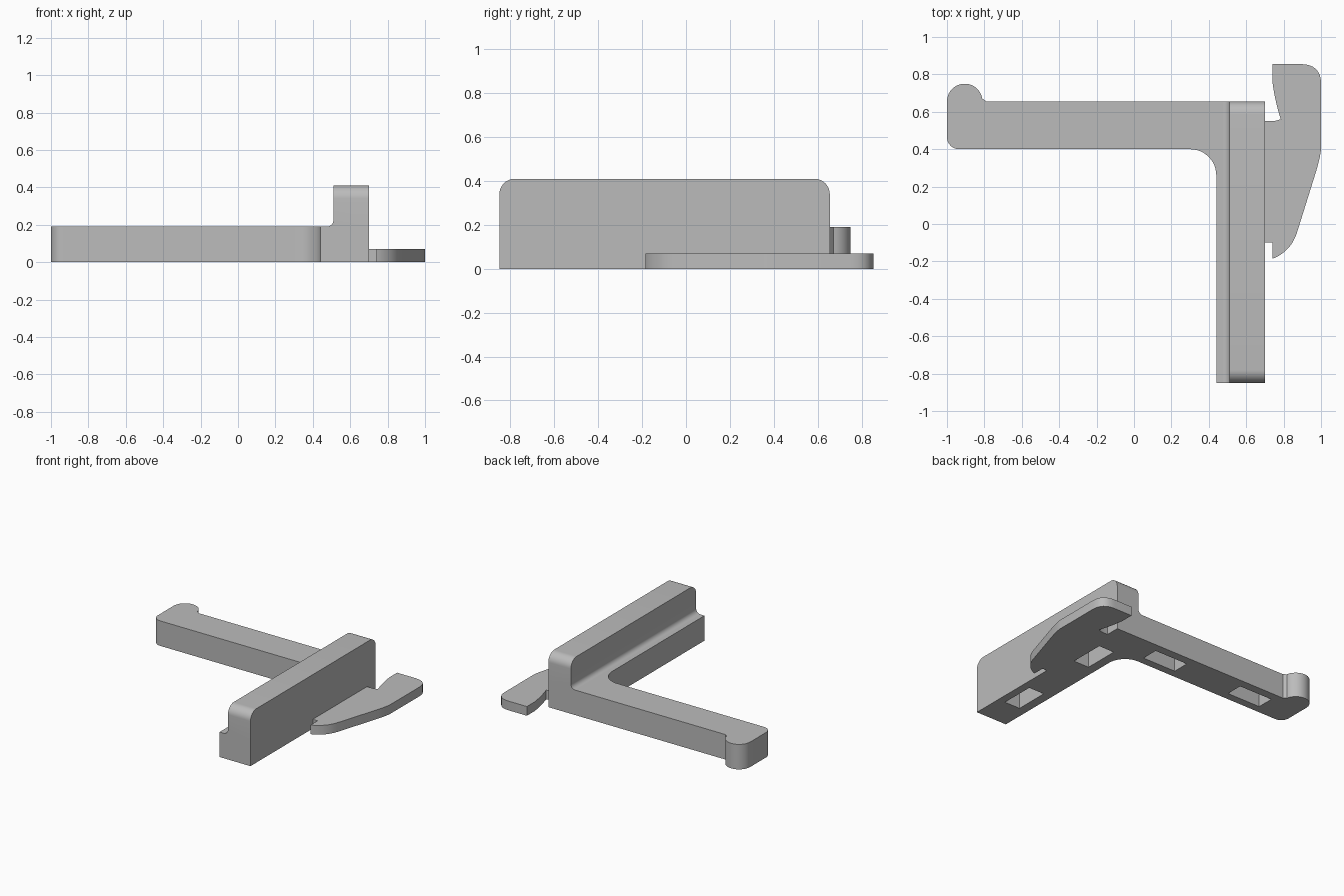
import bpy, bmesh
from math import sin, cos, radians
from mathutils import Vector

if "Cube" in bpy.data.objects:
    bpy.data.objects.remove(bpy.data.objects["Cube"], do_unlink=True)

grey = bpy.data.materials.new("plain grey")
grey.use_nodes = True
grey.diffuse_color = (0.5, 0.5, 0.5, 1)
grey.node_tree.nodes["Principled BSDF"].inputs["Base Color"].default_value = (0.5, 0.5, 0.5, 1)


def arc(cx, cy, r, start, end, steps=12):
    """Points on a circular arc, angles in degrees."""
    angles = [radians(start + (end - start) * i / steps) for i in range(steps + 1)]
    return [(cx + r * cos(a), cy + r * sin(a)) for a in angles]


def curve(a, b, c, steps=8):
    """Points on a quadratic curve from a to c, pulled towards b."""
    a, b, c = Vector(a), Vector(b), Vector(c)
    ts = [i / steps for i in range(steps + 1)]
    return [tuple(a * (1 - t) ** 2 + b * 2 * t * (1 - t) + c * t * t) for t in ts]


def prism(name, outline, place, direction, end_bevel=None):
    """Extrude an outline; optionally round the edges picked by end_bevel."""
    bm = bmesh.new()
    face = bm.faces.new([bm.verts.new(place(*p)) for p in outline])
    new = bmesh.ops.extrude_face_region(bm, geom=[face])["geom"]
    verts = [v for v in new if isinstance(v, bmesh.types.BMVert)]
    bmesh.ops.translate(bm, verts=verts, vec=direction)
    if end_bevel:
        edges = [e for e in bm.edges if end_bevel(e)]
        bmesh.ops.bevel(bm, geom=edges, offset=0.07, segments=10,
                        profile=0.5, affect="EDGES")
    bmesh.ops.recalc_face_normals(bm, faces=bm.faces)
    mesh = bpy.data.meshes.new(name)
    bm.to_mesh(mesh)
    bm.free()
    mesh.materials.append(grey)
    obj = bpy.data.objects.new(name, mesh)
    bpy.context.collection.objects.link(obj)
    return obj


def flat(x, y):
    return (x, y, 0)


# L-shaped base with a rounded hook at the end of the arm
base_outline = (
    [(0.70, -0.85), (0.70, 0.655), (-0.79, 0.655)]
    + arc(-0.905, 0.655, 0.095, 10, 180, 20)
    + arc(-0.935, 0.465, 0.065, 180, 270)
    + arc(0.30, 0.26, 0.14, 90, 0)
    + [(0.44, -0.85)]
)
base = prism("base", base_outline, flat, (0, 0, 0.19))

# Pockets in the underside: (x min, x max, y min, y max)
pockets = [(0.51, 0.64, -0.62, -0.36), (0.51, 0.64, 0.12, 0.39),
           (0.02, 0.30, 0.46, 0.59), (-0.74, -0.46, 0.46, 0.59)]
for i, (x0, x1, y0, y1) in enumerate(pockets):
    cutter = prism(f"pocket_cutter_{i + 1}", [(x0, y0), (x1, y0), (x1, y1), (x0, y1)],
                   lambda x, y: (x, y, -0.05), (0, 0, 0.20))
    cutter.hide_render = True
    cutter.hide_set(True)
    cutter.display_type = "WIRE"
    cut = base.modifiers.new(cutter.name, "BOOLEAN")
    cut.operation = "DIFFERENCE"
    cut.solver = "EXACT"
    cut.object = cutter

# Upright wall with a filleted foot and rounded top corners
wall_outline = ([(0.70, 0.19), (0.70, 0.41), (0.51, 0.41)]
                + arc(0.475, 0.225, 0.035, 0, -90, 8))


def top_end_edge(e):
    a, b = (v.co for v in e.verts)
    return min(a.z, b.z) > 0.4 and abs(a.y - b.y) < 0.01


wall = prism("wall", wall_outline, lambda x, z: (x, -0.85, z), (0, 1.505, 0), top_end_edge)

# Thin side lever joined to the wall by a short web
lever_outline = (
    [(0.70, -0.10), (0.74, -0.10), (0.74, -0.185)]
    + curve((0.755, -0.18), (0.84, -0.14), (0.87, -0.05))
    + curve((0.97, 0.27), (0.995, 0.35), (1.0, 0.40))
    + curve((1.0, 0.75), (1.0, 0.855), (0.89, 0.855))
    + [(0.74, 0.855)]
    + curve((0.74, 0.76), (0.755, 0.65), (0.785, 0.56))
    + [(0.75, 0.55), (0.70, 0.55)]
)
lever = prism("side_lever", lever_outline, flat, (0, 0, 0.07))

# Smooth the curved sides, keep the corners crisp
for obj in (base, wall, lever):
    bpy.ops.object.select_all(action="DESELECT")
    obj.select_set(True)
    bpy.context.view_layer.objects.active = obj
    bpy.ops.object.shade_smooth_by_angle(angle=radians(30))
